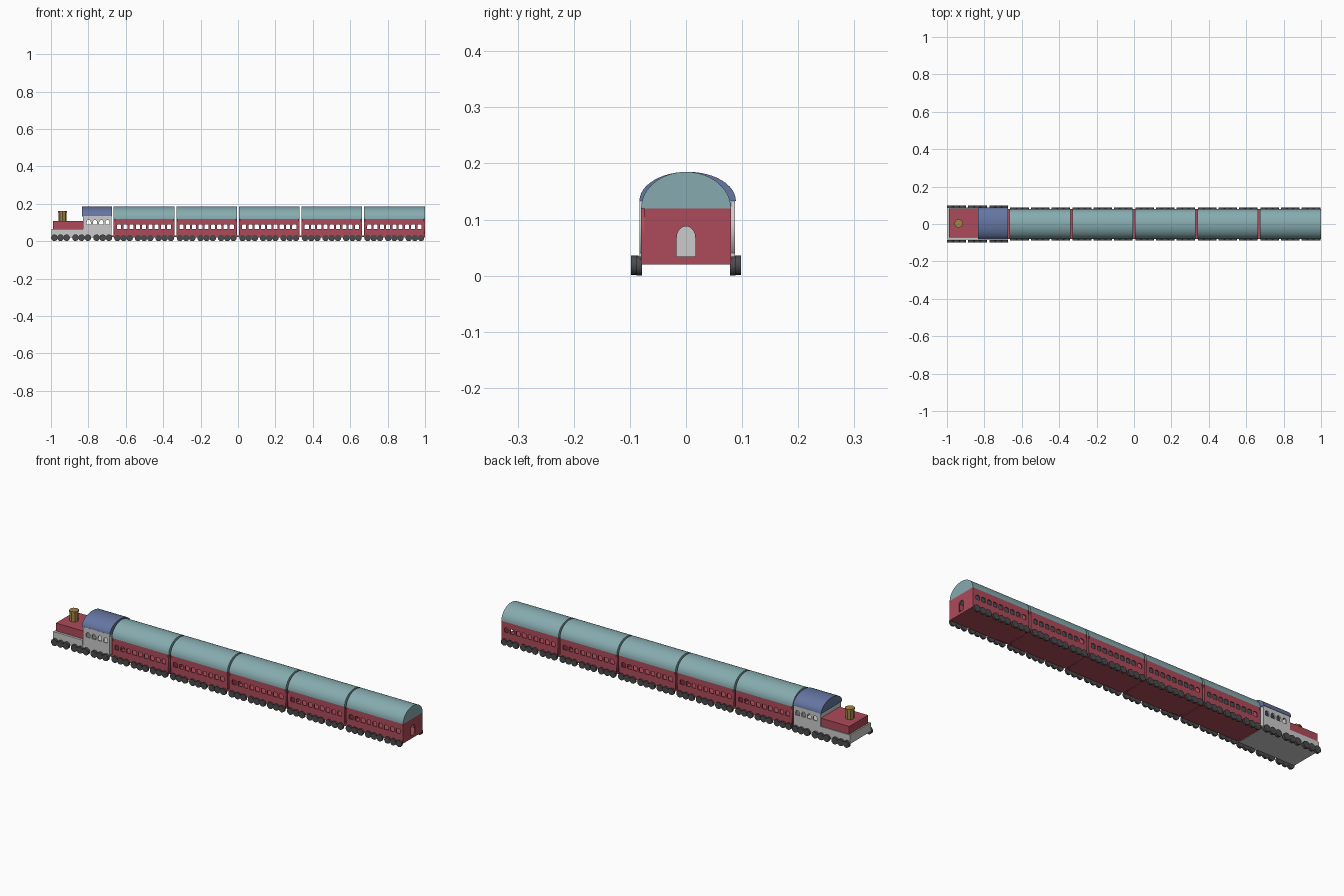
import bpy, bmesh, math
from math import pi, cos, sin
from mathutils import Matrix

if "Cube" in bpy.data.objects:
    bpy.data.objects.remove(bpy.data.objects["Cube"])


def material(name, rgb):
    m = bpy.data.materials.new(name)
    m.diffuse_color = (*rgb, 1)
    m.use_nodes = True
    m.node_tree.nodes["Principled BSDF"].inputs["Base Color"].default_value = m.diffuse_color
    return m


RED = material("red_paint", (0.42, 0.07, 0.10))
TEAL = material("teal_roof", (0.24, 0.41, 0.43))
BLUE = material("blue_roof", (0.13, 0.18, 0.36))
BRASS = material("brass", (0.36, 0.23, 0.06))
DARK = material("dark_iron", (0.07, 0.07, 0.075))


def add(name, mesh, mat=None, loc=(0, 0, 0)):
    ob = bpy.data.objects.new(name, mesh)
    ob.location = loc
    bpy.context.collection.objects.link(ob)
    if mat and not mesh.materials:
        mesh.materials.append(mat)
    return ob


def from_bmesh(name, bm, smooth_side=False):
    bmesh.ops.recalc_face_normals(bm, faces=bm.faces)
    if smooth_side:
        for f in bm.faces:
            f.smooth = True
        for e in bm.edges:
            if len(e.link_faces) == 2 and e.calc_face_angle() > 0.6:
                e.smooth = False
    me = bpy.data.meshes.new(name)
    bm.to_mesh(me)
    bm.free()
    return me


def box(name, x, y, z):
    bm = bmesh.new()
    size = (x[1] - x[0], y[1] - y[0], z[1] - z[0])
    mid = (sum(x) / 2, sum(y) / 2, sum(z) / 2)
    bmesh.ops.create_cube(bm, size=1, matrix=Matrix.Translation(mid) @ Matrix.Diagonal((*size, 1)))
    return from_bmesh(name, bm)


def vault(name, x, y0, half, z0, height, n=24):
    # half-ellipse section swept along x
    bm = bmesh.new()
    f = bm.faces.new([bm.verts.new((x[0], y0 + half * cos(pi * i / n), z0 + height * sin(pi * i / n)))
                      for i in range(n + 1)])
    ext = bmesh.ops.extrude_face_region(bm, geom=[f])["geom"]
    bmesh.ops.translate(bm, vec=(x[1] - x[0], 0, 0), verts=[g for g in ext if isinstance(g, bmesh.types.BMVert)])
    return from_bmesh(name, bm, True)


def rect(x0, x1, z0, z1):
    return [(x0, z0), (x1, z0), (x1, z1), (x0, z1)]


def arch(cx, half, z0, z1, rise, n=8):
    pts = [(cx - half, z0), (cx + half, z0)]
    return pts + [(cx + half * cos(pi * i / n), z1 - rise + rise * sin(pi * i / n)) for i in range(n + 1)]


def panel(name, loops, thick, side=True):
    # flat wall with openings; side walls lie in xz, end walls in yz
    cu = bpy.data.curves.new(name, 'CURVE')
    cu.dimensions, cu.fill_mode, cu.extrude = '2D', 'BOTH', thick / 2
    for pts in loops:
        sp = cu.splines.new('POLY')
        sp.points.add(len(pts) - 1)
        for p, (u, v) in zip(sp.points, pts):
            p.co = (u, v, 0, 1)
        sp.use_cyclic_u = True
    tmp = bpy.data.objects.new(name, cu)
    bpy.context.collection.objects.link(tmp)
    me = bpy.data.meshes.new_from_object(tmp.evaluated_get(bpy.context.evaluated_depsgraph_get()))
    bpy.data.objects.remove(tmp)
    rot = Matrix.Rotation(pi / 2, 4, 'X')
    me.transform(rot if side else Matrix.Rotation(pi / 2, 4, 'Z') @ rot)
    bm = bmesh.new()
    bm.from_mesh(me)
    bmesh.ops.remove_doubles(bm, verts=bm.verts, dist=1e-5)
    bmesh.ops.recalc_face_normals(bm, faces=bm.faces)
    bm.to_mesh(me)
    bm.free()
    return me


def cylinder(name, r, depth, n, axis='Z', r2=None):
    bm = bmesh.new()
    m = Matrix.Rotation(pi / 2, 4, 'X') if axis == 'Y' else Matrix()
    bmesh.ops.create_cone(bm, cap_ends=True, segments=n, radius1=r, radius2=r2 or r, depth=depth, matrix=m)
    return from_bmesh(name, bm, n > 12)


# carriage meshes, shared by all five carriages
L = 0.1625
windows = [arch(0.0335 * i, 0.011, 0.066, 0.09, 0.005) for i in range(-4, 5)]
side = panel("carriage_side", [rect(-L, L, 0.02, 0.12)] + windows, 0.006)
end = panel("carriage_end", [rect(-0.08, 0.08, 0.02, 0.12), arch(0, 0.0165, 0.034, 0.088, 0.02, 12)], 0.006, False)
floor = box("carriage_floor", (-L, L), (-0.08, 0.08), (0.02, 0.032))
roof = vault("carriage_roof", (-L, L), 0, 0.08, 0.12, 0.065)
wheel = cylinder("carriage_wheel", 0.017, 0.010, 16, 'Y')
link = box("link_plate", (-0.007, 0.007), (-0.079, 0.079), (0.022, 0.031))

for c in range(5):
    cx = -0.502 + 0.3345 * c
    add(f"carriage_floor_{c}", floor, RED, (cx, 0, 0))
    add(f"carriage_roof_{c}", roof, TEAL, (cx, 0, 0))
    add(f"link_plate_{c}", link, RED, (cx - L - 0.0045, 0, 0))
    for s in (-1, 1):
        add(f"carriage_side_{c}", side, RED, (cx, s * 0.077, 0))
        add(f"carriage_end_{c}", end, RED, (cx + s * (L - 0.003), 0, 0))
        for g in (-0.11, 0, 0.11):
            for k in (-0.033, 0, 0.033):
                add(f"carriage_wheel_{c}", wheel, DARK, (cx + g + k, s * 0.083, 0.017))

# engine chassis and hood
Y0, Y1 = -0.083, 0.087
add("engine_base", box("engine_base", (-0.997, -0.83), (Y0, Y1), (0.02, 0.066)))
add("cab_floor", box("cab_floor", (-0.83, -0.676), (Y0, Y1), (0.02, 0.04)))
add("engine_hood", box("engine_hood", (-0.99, -0.828), (-0.071, 0.083), (0.066, 0.107)), RED)

# engine cab with arched windows
cab_win = [arch(-0.798 + 0.0335 * i, 0.011, 0.088, 0.114, 0.013) for i in range(4)]
cab = panel("cab_side", [rect(-0.828, -0.676, 0.03, 0.136)] + cab_win, 0.007)
for y in (Y0 + 0.0035, Y1 - 0.0035):
    add("cab_side", cab, None, (0, y, 0))
for x in (-0.828, -0.681):
    add("cab_end", box("cab_end", (x, x + 0.005), (Y0, Y1), (0.03, 0.136)))
add("cab_roof", vault("cab_roof", (-0.834, -0.674), 0.003, 0.086, 0.133, 0.052), BLUE)

# chimney
add("chimney", cylinder("chimney", 0.021, 0.055, 8), BRASS, (-0.938, 0.003, 0.1325))
add("chimney_rim", cylinder("chimney_rim", 0.024, 0.008, 8), BRASS, (-0.938, 0.003, 0.157))

# engine wheels
engine_wheel = cylinder("engine_wheel", 0.0175, 0.013, 16, 'Y')
for g in (-0.949, -0.836, -0.723):
    for k in (-0.033, 0, 0.033):
        for y in (-0.0915, 0.0915):
            add("engine_wheel", engine_wheel, DARK, (g + k, y, 0.0185))
